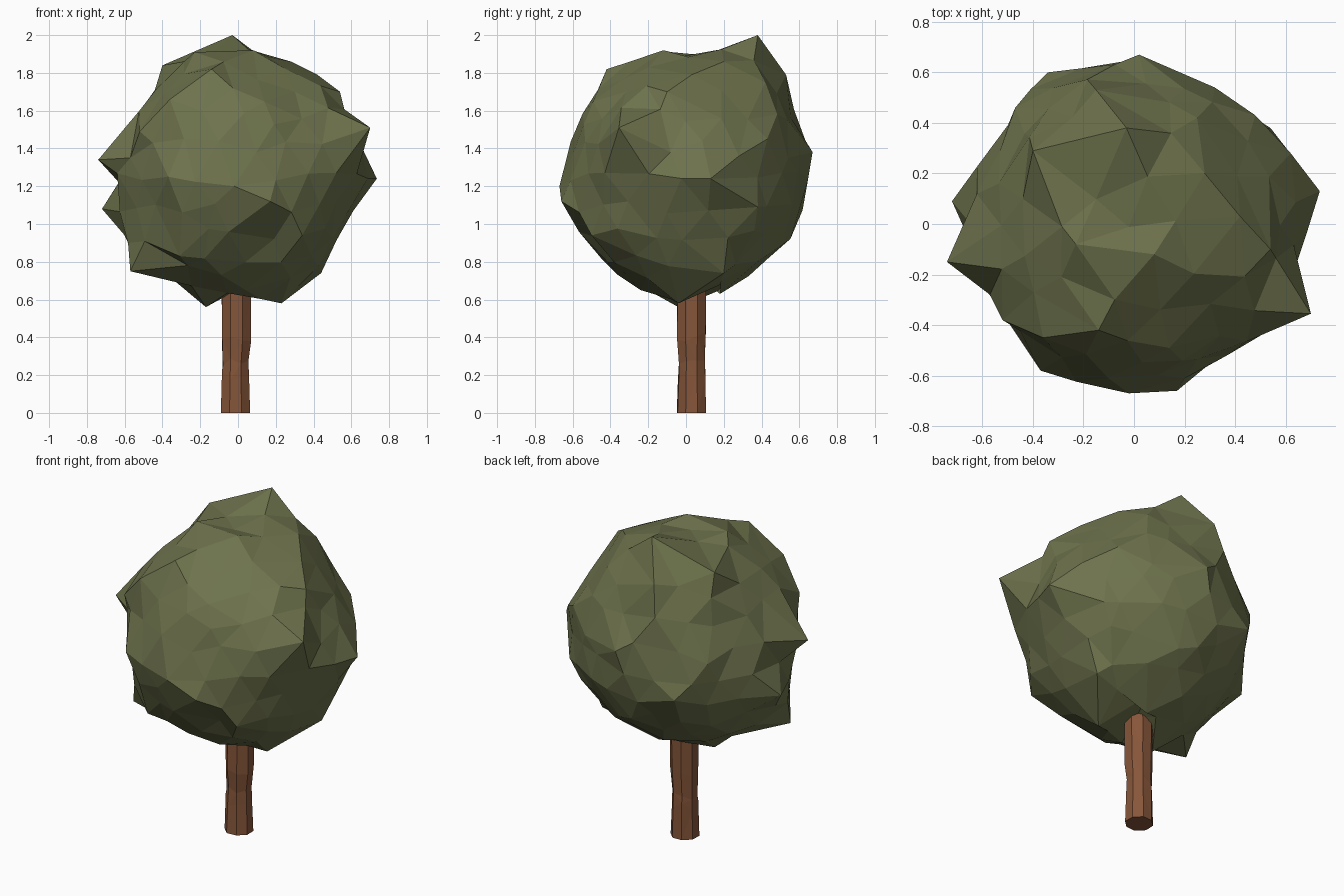
import bpy, bmesh, math, random
from mathutils import Vector

if "Cube" in bpy.data.objects:
    bpy.data.objects.remove(bpy.data.objects["Cube"])

random.seed(4)


def material(name, rgb):
    m = bpy.data.materials.new(name)
    m.diffuse_color = (*rgb, 1)
    m.use_nodes = True
    m.node_tree.nodes["Principled BSDF"].inputs["Base Color"].default_value = m.diffuse_color
    return m


def add_object(name, bm, mat):
    bmesh.ops.recalc_face_normals(bm, faces=bm.faces[:])
    mesh = bpy.data.meshes.new(name)
    bm.to_mesh(mesh)
    bm.free()
    mesh.materials.append(mat)
    obj = bpy.data.objects.new(name, mesh)
    bpy.context.collection.objects.link(obj)
    return obj


leaf = material("leaf green", (0.155, 0.170, 0.073))
bark = material("bark brown", (0.240, 0.093, 0.042))

# Leaf crown: low-poly ball pulled out to its most prominent corners
CENTRE = Vector((0, 0, 1.25))
CORNERS = [
    (-0.03, 0.38, 2.00), (0.70, -0.355, 1.51), (0.735, 0.13, 1.24),
    (-0.74, -0.15, 1.34), (-0.72, 0.09, 1.08), (-0.57, -0.22, 0.75),
    (-0.17, -0.04, 0.56), (0.23, -0.04, 0.58), (0.44, 0.20, 0.74),
    (0.02, 0.67, 1.38), (-0.02, -0.67, 1.20), (0.17, -0.66, 1.12),
    (-0.34, 0.60, 1.14), (-0.15, 0.53, 1.79), (0.32, 0.54, 1.35),
    (0.62, 0.28, 1.36), (-0.37, -0.58, 1.25), (-0.52, -0.38, 1.49),
    (-0.40, 0.29, 1.84), (-0.23, -0.08, 1.91), (0.08, -0.12, 1.92),
    (0.28, 0.20, 1.86), (0.54, -0.10, 1.70), (-0.14, -0.42, 1.82),
    (-0.31, -0.45, 0.83), (0.19, -0.45, 0.92), (0.04, -0.24, 0.65),
    (0.10, 0.51, 0.89), (0.06, 0.18, 0.63), (0.34, -0.50, 0.94),
    (-0.55, 0.20, 0.97), (0.03, 0.06, 0.67), (-0.63, -0.02, 1.22),
    (-0.44, 0.10, 1.71), (0.25, 0.42, 1.75), (0.48, 0.43, 1.45),
    (0.54, 0.38, 1.09), (-0.36, -0.45, 1.66), (-0.47, 0.46, 1.35),
    (0.52, -0.43, 1.27), (0.42, 0.03, 1.79), (-0.09, -0.36, 0.73),
    (-0.57, -0.28, 1.35), (0.10, 0.23, 0.70),
]
targets = [Vector(c) - CENTRE for c in CORNERS]

bm = bmesh.new()
bmesh.ops.create_icosphere(bm, subdivisions=3, radius=1)
directions = {v: v.co.normalized() for v in bm.verts}
for v, d in directions.items():
    weight, total = 0.4, 0.4 * 0.635
    for t in targets:
        w = math.exp(-(d.angle(t) / 0.19) ** 2)
        weight += w
        total += w * t.length
    jitter = Vector([random.uniform(-0.05, 0.05) for _ in range(3)])
    v.co = CENTRE + (d + jitter).normalized() * (total / weight + random.uniform(-0.02, 0.012))
free = set(bm.verts)
for t in targets:
    v = min((u for u in bm.verts if u in free), key=lambda u: directions[u].angle(t))
    free.discard(v)
    v.co = CENTRE + t
add_object("leaf_crown", bm, leaf)

# Trunk: eight-sided, slightly bent and uneven, running up into the crown
bm = bmesh.new()
SIDES = 8
RINGS = [(0.00, -0.012, 0.030, 0.083), (0.20, -0.012, 0.030, 0.076),
         (0.27, -0.012, 0.030, 0.074), (0.40, -0.008, 0.030, 0.083),
         (0.64, -0.007, 0.030, 0.083), (0.75, -0.007, 0.030, 0.080)]
rings = []
for z, x, y, r in RINGS:
    ring = []
    for i in range(SIDES):
        a = 2 * math.pi * (i + 0.5) / SIDES
        q = r * random.uniform(0.96, 1.04)
        dz = 0 if z == 0 else random.uniform(-0.03, 0.03)
        ring.append(bm.verts.new((x + q * math.cos(a), y + q * math.sin(a), z + dz)))
    rings.append(ring)
for low, high in zip(rings, rings[1:]):
    for i in range(SIDES):
        j = (i + 1) % SIDES
        bm.faces.new((low[i], low[j], high[j], high[i]))
bm.faces.new(rings[0])
bm.faces.new(rings[-1])
bmesh.ops.triangulate(bm, faces=[f for f in bm.faces if len(f.verts) == 4])
add_object("trunk", bm, bark)
